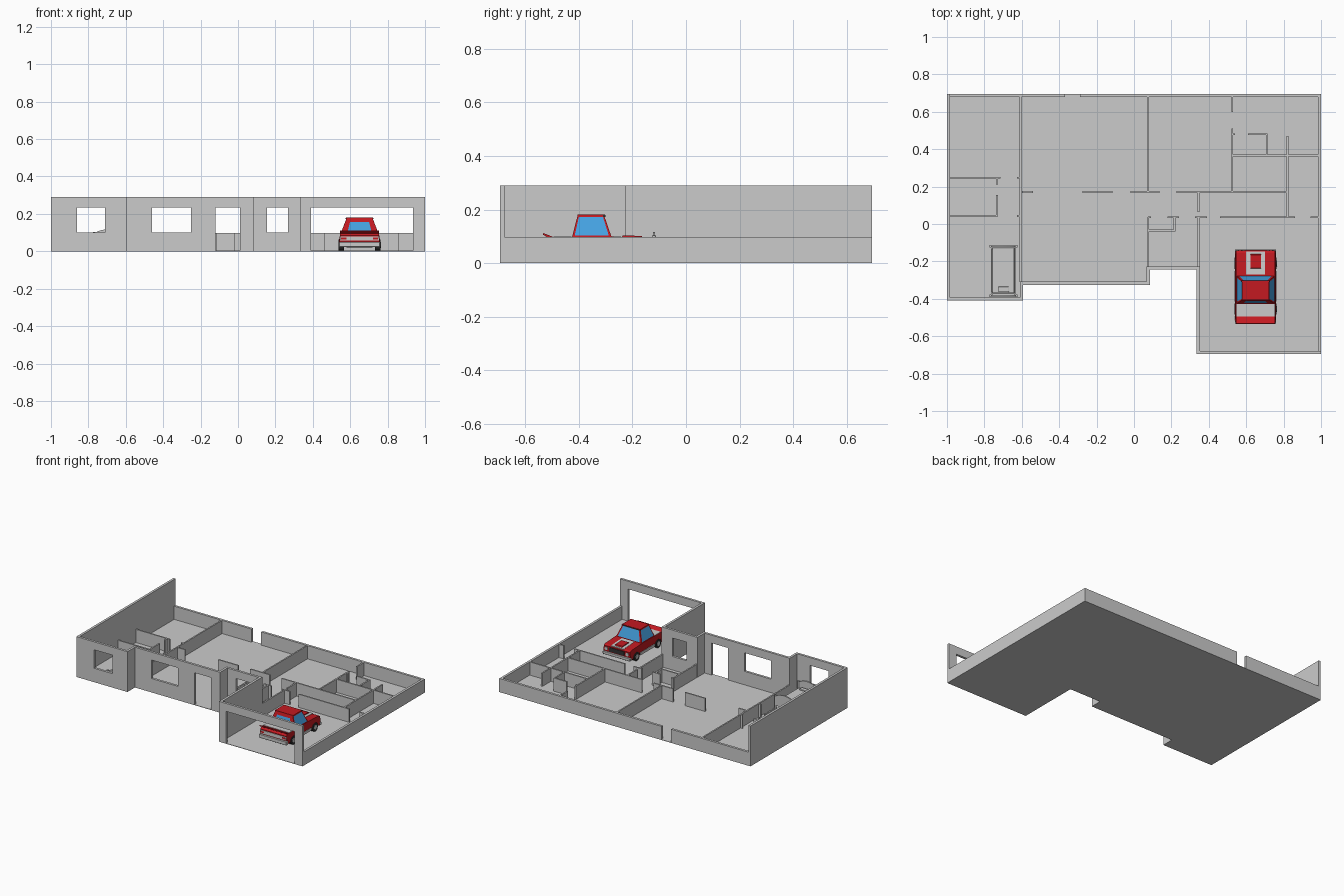
import bpy, bmesh, math
from mathutils import Vector

if "Cube" in bpy.data.objects:
    bpy.data.objects.remove(bpy.data.objects["Cube"])


def material(name, rgb):
    m = bpy.data.materials.new(name)
    m.diffuse_color = (*rgb, 1)
    m.use_nodes = True
    m.node_tree.nodes["Principled BSDF"].inputs["Base Color"].default_value = m.diffuse_color
    return m


RED = material("red_paint", (0.55, 0.01, 0.015))
BLUE = material("blue_glass", (0.06, 0.36, 0.75))
BLACK = material("black_trim", (0.03, 0.03, 0.03))


def make(name, bm, mat=None):
    bmesh.ops.recalc_face_normals(bm, faces=bm.faces)
    me = bpy.data.meshes.new(name)
    bm.to_mesh(me)
    bm.free()
    ob = bpy.data.objects.new(name, me)
    bpy.context.collection.objects.link(ob)
    if mat:
        me.materials.append(mat)
    return ob


def prism(name, pts, axis, lo, hi, mat=None):
    """Extrude a 2D profile along an axis."""
    def at(p, h):
        return {'x': (h, p[0], p[1]), 'y': (p[0], h, p[1]), 'z': (p[0], p[1], h)}[axis]
    bm = bmesh.new()
    a = [bm.verts.new(at(p, lo)) for p in pts]
    b = [bm.verts.new(at(p, hi)) for p in pts]
    bm.faces.new(a)
    bm.faces.new(b)
    for i in range(len(pts)):
        j = (i + 1) % len(pts)
        bm.faces.new((a[i], a[j], b[j], b[i]))
    return make(name, bm, mat)


def add_box(bm, x0, x1, y0, y1, z0, z1):
    for v in bmesh.ops.create_cube(bm, size=1)["verts"]:
        v.co = (x1 if v.co.x > 0 else x0, y1 if v.co.y > 0 else y0, z1 if v.co.z > 0 else z0)


def boxes(name, rows, mat=None):
    bm = bmesh.new()
    for r in rows:
        add_box(bm, *r)
    return make(name, bm, mat)


def bevel(ob, w, n=2):
    m = ob.modifiers.new("bevel", 'BEVEL')
    m.width, m.segments = w, n
    return ob


def cylinder(name, p, r, depth, axis, mat=None, n=20):
    pts = [(p[0] + r * math.cos(2 * math.pi * i / n), p[1] + r * math.sin(2 * math.pi * i / n)) for i in range(n)]
    return prism(name, pts, axis, p[2] - depth / 2, p[2] + depth / 2, mat)


def wall_run(name, path, height, t=0.017):
    """Outer wall following an axis-aligned path, thickened to its left."""
    path = [Vector(p) for p in path]
    normals = []
    for p, q in zip(path, path[1:]):
        d = (q - p).normalized()
        normals.append(Vector((-d.y, d.x)))
    offs = [normals[0]] + [a + b for a, b in zip(normals, normals[1:])] + [normals[-1]]
    inner = [p + o * t for p, o in zip(path, offs)]
    return prism(name, path + inner[::-1], 'z', 0, height)


# House shell: floor, tall front and left walls, low back and right walls
F, LOW, TALL = 0.003, 0.098, 0.29
front = [(-1, -0.41), (-0.593, -0.41), (-0.593, -0.325), (0.085, -0.325),
         (0.085, -0.243), (0.335, -0.243), (0.335, -0.695), (1, -0.695)]
prism("floor", front + [(1, 0.695), (-1, 0.695)], 'z', 0, F)
tall = wall_run("tall_walls", [(-1, 0.695)] + front, TALL)
wall_run("low_wall_right", [(1, -0.678), (1, 0.695), (-0.29, 0.695)], LOW)
wall_run("low_wall_back", [(-0.368, 0.695), (-0.983, 0.695)], LOW)

# Window, door and garage openings: x0, x1, wall y, sill z
openings = [(-0.86, -0.71, -0.41, 0.1), (-0.46, -0.25, -0.325, 0.1), (-0.12, 0.012, -0.325, -0.02),
            (0.155, 0.267, -0.243, 0.1), (0.39, 0.935, -0.695, -0.02)]
cutter = boxes("opening_cutter", [(a, b, y - 0.03, y + 0.05, z, 0.233) for a, b, y, z in openings])
cutter.hide_render = True
mod = tall.modifiers.new("openings", 'BOOLEAN')
mod.operation, mod.object, mod.solver = 'DIFFERENCE', cutter, 'EXACT'
bpy.context.view_layer.objects.active = tall
bpy.ops.object.modifier_apply(modifier="openings")
bpy.data.objects.remove(cutter)

# Interior partitions: (y, x0, x1) across and (x, y0, y1) along
across = [(0.247, -0.984, -0.715), (0.247, -0.625, -0.605), (0.042, -0.984, -0.73), (0.042, -0.625, -0.605),
          (0.172, -0.6, -0.54), (0.172, -0.275, -0.115), (0.172, -0.02, 0.135), (0.172, 0.228, 0.82),
          (0.48, 0.53, 0.54), (0.48, 0.61, 0.715), (0.367, 0.53, 0.983), (0.036, 0.075, 0.09),
          (0.036, 0.18, 0.24), (0.036, 0.325, 0.39), (0.036, 0.46, 0.862), (0.036, 0.945, 0.983),
          (-0.035, 0.08, 0.222)]
along = [(-0.606, -0.31, 0.68), (-0.733, 0.04, 0.155), (-0.733, 0.21, 0.247), (0.074, 0.172, 0.68),
         (0.525, 0.6, 0.68), (0.525, 0.172, 0.51), (0.71, 0.367, 0.48), (0.82, 0.036, 0.47),
         (0.074, -0.24, 0.036), (0.217, -0.035, 0.036), (0.345, 0.065, 0.172), (0.345, -0.23, 0.036)]
T = 0.005
boxes("inner_walls", [(a, b, y - T, y + T, F, LOW - 0.0005) for y, a, b in across]
      + [(x - T, x + T, a, b, F, LOW) for x, a, b in along])

# Bed with arched end boards
bx = -0.698
bevel(boxes("mattress", [(bx - 0.06, bx + 0.06, -0.372, -0.125, 0.042, 0.066)]), 0.008)
boxes("bed_frame", [(bx + s * 0.062 - 0.004, bx + s * 0.062 + 0.004, -0.385, -0.117, 0.03, 0.046) for s in (-1, 1)])
bevel(boxes("pillow", [(bx - 0.03, bx + 0.03, -0.364, -0.335, 0.066, 0.076)]), 0.004)
arch = [(bx + 0.068 * math.cos(math.pi * i / 12), 0.088 + 0.029 * math.sin(math.pi * i / 12)) for i in range(13)]
for y in (-0.119, -0.384):
    prism("bed_end_board", arch + [(bx - 0.068, 0.03), (bx + 0.068, 0.03)], 'y', y - 0.004, y + 0.004)
    for s in (-1, 1):
        cylinder("bed_post", (bx + s * 0.07, y, 0.053), 0.007, 0.1, 'z', n=12)

# Car body with wheel arches
cx = 0.65


def wheel_arch(y, r=0.036, n=8):
    return [(y + r * math.cos(math.pi * i / n), 0.028 + r * math.sin(math.pi * i / n)) for i in range(n + 1)]


AX = (-0.21, -0.455)
side = [(-0.522, 0.028), (-0.527, 0.085), (-0.515, 0.096), (-0.42, 0.098), (-0.28, 0.099),
        (-0.155, 0.092), (-0.142, 0.085), (-0.146, 0.028)] + wheel_arch(AX[0]) + wheel_arch(AX[1])
body = prism("car_body", side, 'x', cx - 0.109, cx + 0.109, RED)
for v in body.data.vertices:
    if v.co.z > 0.08:
        v.co.x = cx + (v.co.x - cx) * 0.95
boxes("car_underside", [(cx - 0.07, cx + 0.07, -0.515, -0.15, 0.02, 0.04)], BLACK)

# Cabin frustum, with a glass panel on each sloping side
low = [Vector((cx + a * 0.1, y, 0.098)) for a, y in ((-1, -0.425), (1, -0.425), (1, -0.278), (-1, -0.278))]
top = [Vector((cx + a * 0.07, y, 0.176)) for a, y in ((-1, -0.405), (1, -0.405), (1, -0.305), (-1, -0.305))]
bm = bmesh.new()
lo = [bm.verts.new(p) for p in low]
hi = [bm.verts.new(p) for p in top]
bm.faces.new(lo)
bm.faces.new(hi)
for i in range(4):
    bm.faces.new((lo[i], lo[(i + 1) % 4], hi[(i + 1) % 4], hi[i]))
make("car_cabin", bm, RED)
bm = bmesh.new()
for i in range(4):
    j = (i + 1) % 4
    n = (low[j] - low[i]).cross(top[i] - low[i]).normalized() * 0.0015
    u, v0, v1 = (0.17, 0.18, 0.76) if i == 0 else (0.06, 0.05, 0.94)
    corners = []
    for a, b in ((u, v0), (1 - u, v0), (1 - u, v1), (u, v1)):
        corners.append(bm.verts.new(low[i].lerp(low[j], a).lerp(top[i].lerp(top[j], a), b) + n))
    bm.faces.new(corners)
make("car_windows", bm, BLUE)
boxes("car_roof", [(cx - 0.072, cx + 0.072, -0.405, -0.303, 0.175, 0.181)], RED)
boxes("roof_trim", [(cx - 0.075, cx + 0.075, -0.309, -0.301, 0.173, 0.179)], BLACK)

# Hood, trunk and spoiler
hood = prism("hood_panel", [(-0.27, 0.097), (-0.27, 0.1), (-0.147, 0.093), (-0.147, 0.088)], 'x', cx - 0.05, cx + 0.05)
prism("hood_scoop", [(-0.24, 0.097), (-0.235, 0.104), (-0.165, 0.101), (-0.16, 0.092)], 'x', cx - 0.028, cx + 0.028, RED)
boxes("trunk_panel", [(cx - 0.103, cx + 0.103, -0.495, -0.428, 0.094, 0.1)])
prism("spoiler", [(-0.494, 0.097), (-0.532, 0.112), (-0.535, 0.107), (-0.51, 0.092)], 'x', cx - 0.105, cx + 0.105, RED)

# Bumpers, side sills, grille and lamps
bevel(boxes("bumpers", [(cx - 0.11, cx + 0.11, -0.534, -0.515, 0.022, 0.05),
                        (cx - 0.11, cx + 0.11, -0.155, -0.136, 0.022, 0.045)]), 0.003, 1)
boxes("tail_panel", [(cx - 0.104, cx + 0.104, -0.53, -0.52, 0.057, 0.08)])
boxes("side_sills", [(cx + s * 0.109 - 0.003, cx + s * 0.109 + 0.003, -0.415, -0.25, 0.026, 0.046) for s in (-1, 1)])
boxes("grille", [(cx - 0.06, cx + 0.06, -0.148, -0.139, 0.052, 0.08)], BLACK)
for s in (-1, 1):
    cylinder("headlight", (cx + s * 0.083, 0.066, -0.142), 0.012, 0.008, 'y', n=16)
    boxes("tail_lamp", [(cx + s * 0.085 - 0.014, cx + s * 0.085 + 0.014, -0.5315, -0.525, 0.063, 0.074)], RED)
    # Wheels and hubs
    for y in AX:
        cylinder("tyre", (y, 0.033, cx + s * 0.097), 0.03, 0.03, 'x', BLACK)
        cylinder("hub", (y, 0.033, cx + s * 0.098), 0.016, 0.032, 'x')
